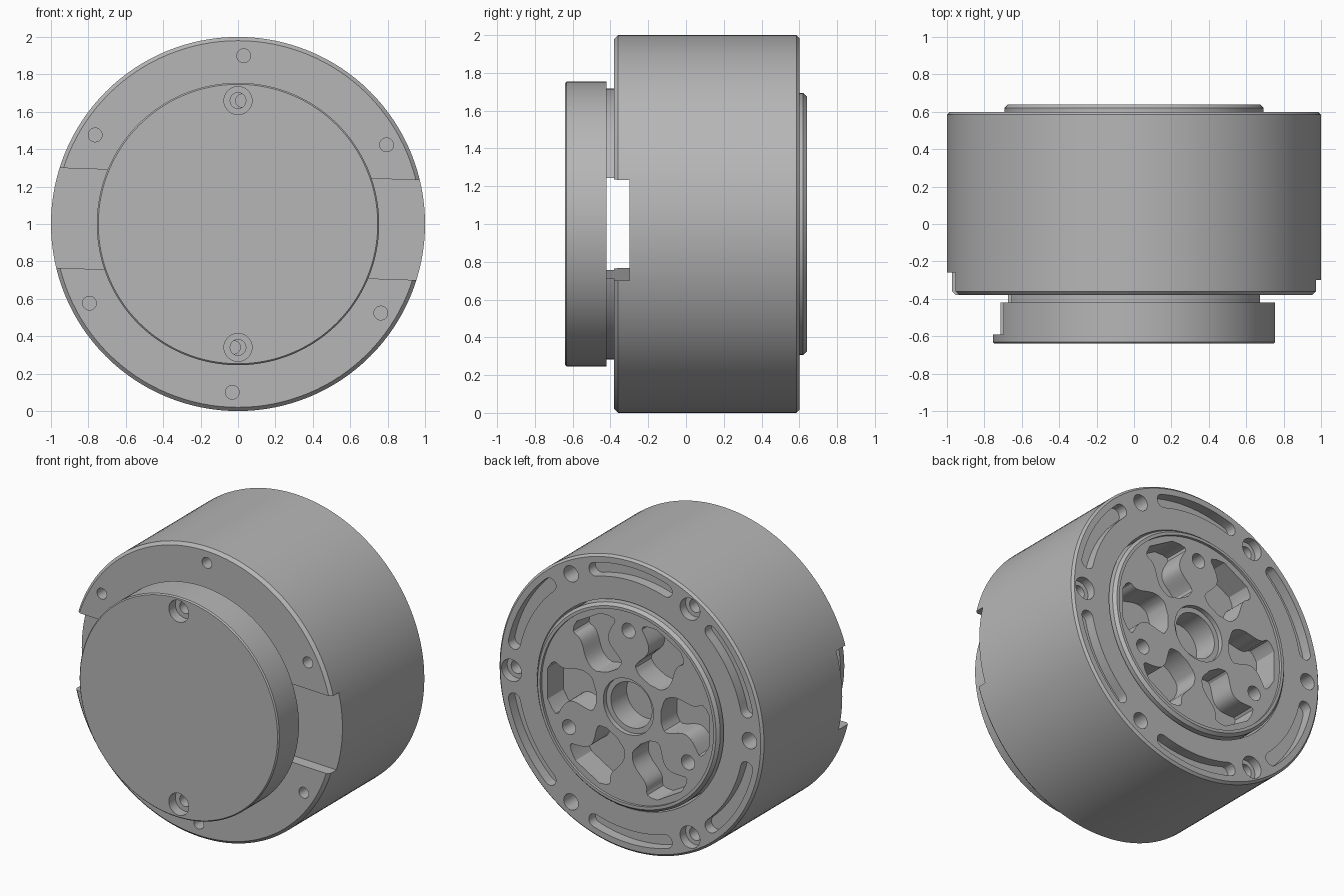
import bpy, bmesh, math

cube = bpy.data.objects.get("Cube")
if cube:
    bpy.data.objects.remove(cube, do_unlink=True)

# One plain grey metal
grey = bpy.data.materials.new("grey_metal")
grey.use_nodes = True
colour = (0.47, 0.47, 0.47, 1)
grey.diffuse_color = colour
grey.node_tree.nodes["Principled BSDF"].inputs["Base Color"].default_value = colour

TURN = math.radians(-1.95)   # small twist of the front details
AXIS_Z = 1.0


def polar(r, deg):
    a = math.radians(deg)
    return r * math.cos(a), r * math.sin(a)


def add_object(name, bm):
    bmesh.ops.recalc_face_normals(bm, faces=bm.faces)
    mesh = bpy.data.meshes.new(name)
    bm.to_mesh(mesh)
    bm.free()
    obj = bpy.data.objects.new(name, mesh)
    bpy.context.collection.objects.link(obj)
    mesh.materials.append(grey)
    return obj


def skin(bm, rings):
    """Bridge matching rings of points and cap both ends."""
    rows = [[bm.verts.new(p) for p in ring] for ring in rings]
    n = len(rows[0])
    for a, b in zip(rows, rows[1:]):
        for i in range(n):
            j = (i + 1) % n
            bm.faces.new((a[i], a[j], b[j], b[i]))
    bm.faces.new(rows[0])
    bm.faces.new(rows[-1])


def circle(r, cx=0, cz=0, n=32):
    pts = [polar(r, 360 * i / n) for i in range(n)]
    return [(cx + x, cz + z) for x, z in pts]


def lathe(name, profile):
    """Turn (radius, y) points around the y axis."""
    bm = bmesh.new()
    skin(bm, [[(x, y, z + AXIS_Z) for x, z in circle(r, n=128)] for r, y in profile])
    return add_object(name, bm)


def cut(target, outlines, y0, y1):
    """Cut separate x-z outlines out of the target between two depths."""
    bm = bmesh.new()
    for outline in outlines:
        skin(bm, [[(x, y, z + AXIS_Z) for x, z in outline] for y in (y0, y1)])
    cutter = add_object("cutter", bm)
    cutter.hide_render = True
    mod = target.modifiers.new("cut", "BOOLEAN")
    mod.operation = "DIFFERENCE"
    mod.solver = "EXACT"
    mod.object = cutter
    bpy.context.view_layer.objects.active = target
    bpy.ops.object.modifier_apply(modifier=mod.name)
    bpy.data.objects.remove(cutter, do_unlink=True)


def twisted_box(x0, x1, half):
    c, s = math.cos(TURN), math.sin(TURN)
    corners = [(x0, -half), (x1, -half), (x1, half), (x0, half)]
    return [(x * c - z * s, x * s + z * c) for x, z in corners]


def arc_slot(mid, spread, r, half):
    """Curved slot with round ends."""
    pts = [polar(r + half, mid - spread + 2 * spread * i / 16) for i in range(17)]
    for end, start, side in ((mid + spread, 0, 1), (mid - spread, 180, -1)):
        cx, cz = polar(r, end)
        for i in range(1, 8):
            x, z = polar(half, end + start + 180 * i / 8)
            pts.append((cx + x, cz + z))
        if side == 1:
            pts += [polar(r - half, mid + spread - 2 * spread * i / 16) for i in range(17)]
    # remove the doubled seam points
    return list(dict.fromkeys((round(x, 5), round(z, 5)) for x, z in pts))


def wavy_pocket(mid, side):
    """Pocket whose walls swing around the bolt bosses."""
    spoke, boss = [], []
    n = 20
    for i in range(n + 1):
        t = i / n
        r = 0.25 + 0.37 * t
        ease = min(1, math.sqrt(max(0, math.sin(math.pi * (0.03 + 0.94 * t)))) * 1.5)
        wave = math.sin(2 * math.pi * t)
        spoke.append(polar(r, mid + side * ease * (20 + 5 * wave)))
        boss.append(polar(r, mid - side * ease * (16 + 6 * math.cos(2 * math.pi * t))))
    return spoke + boss[::-1]


# Housing: neck, drum with chamfers, and rear bore
housing = lathe("housing", [
    (0.717, -0.43), (0.717, -0.38), (0.98, -0.38), (1.0, -0.36),
    (1.0, 0.585), (0.985, 0.60), (0.705, 0.60), (0.705, 0.29)])

# Cross channel under the front cap, deeper on one side
cut(housing, [twisted_box(-1.2, 1.2, 0.267)], -0.7, -0.30)
cut(housing, [twisted_box(-1.2, -0.6, 0.267)], -0.7, -0.26)

# Front screw holes and neck screw holes
turn_deg = math.degrees(TURN)
cut(housing, [circle(0.037, *polar(0.9, 30 + 60 * k + turn_deg)) for k in range(6)], -0.5, -0.28)
cut(housing, [circle(0.035, *polar(0.66, 90 + 180 * k + turn_deg)) for k in range(2)], -0.5, -0.2)

# Rear ring: curved slots, plain holes and counterbored holes
cut(housing, [arc_slot(30 + 60 * k + 60, 17.5, 0.9, 0.045) for k in range(6)], 0.53, 0.7)
cut(housing, [circle(0.055, *polar(0.9, 60 + 120 * k)) for k in range(3)], 0.45, 0.7)
cut(housing, [circle(0.075, *polar(0.9, 120 * k)) for k in range(3)], 0.54, 0.7)
cut(housing, [circle(0.045, *polar(0.9, 120 * k)) for k in range(3)], 0.40, 0.7)

# Front cap with two counterbored screws and a side port
front_cap = lathe("front_cap", [
    (0.747, -0.64), (0.755, -0.632), (0.755, -0.42), (0.70, -0.42)])
cut(front_cap, [twisted_box(-1.0, -0.5, 0.267)], -0.59, -0.3)
cap_holes = [polar(0.66, 90 + 180 * k) for k in range(2)]
cut(front_cap, [circle(0.075, *p) for p in cap_holes], -0.7, -0.57)
cut(front_cap, [circle(0.042, *p) for p in cap_holes], -0.7, -0.3)

# Rear hub with raised rim
rear_hub = lathe("rear_hub", [
    (0.693, 0.295), (0.693, 0.62), (0.675, 0.64), (0.655, 0.64), (0.655, 0.622)])
cut(rear_hub, [wavy_pocket(60 * k, 1 if k % 2 == 0 else -1) for k in range(6)], 0.45, 0.8)
cut(rear_hub, [circle(0.05, *polar(0.52, 90 + 120 * k)) for k in range(3)], 0.45, 0.8)
cut(rear_hub, [circle(0.19, n=64)], 0.59, 0.8)
cut(rear_hub, [circle(0.155, n=64)], 0.42, 0.8)

# Smooth round walls, keep edges crisp
for obj in (housing, front_cap, rear_hub):
    bpy.ops.object.select_all(action="DESELECT")
    obj.select_set(True)
    bpy.context.view_layer.objects.active = obj
    bpy.ops.object.shade_smooth_by_angle(angle=math.radians(25))
